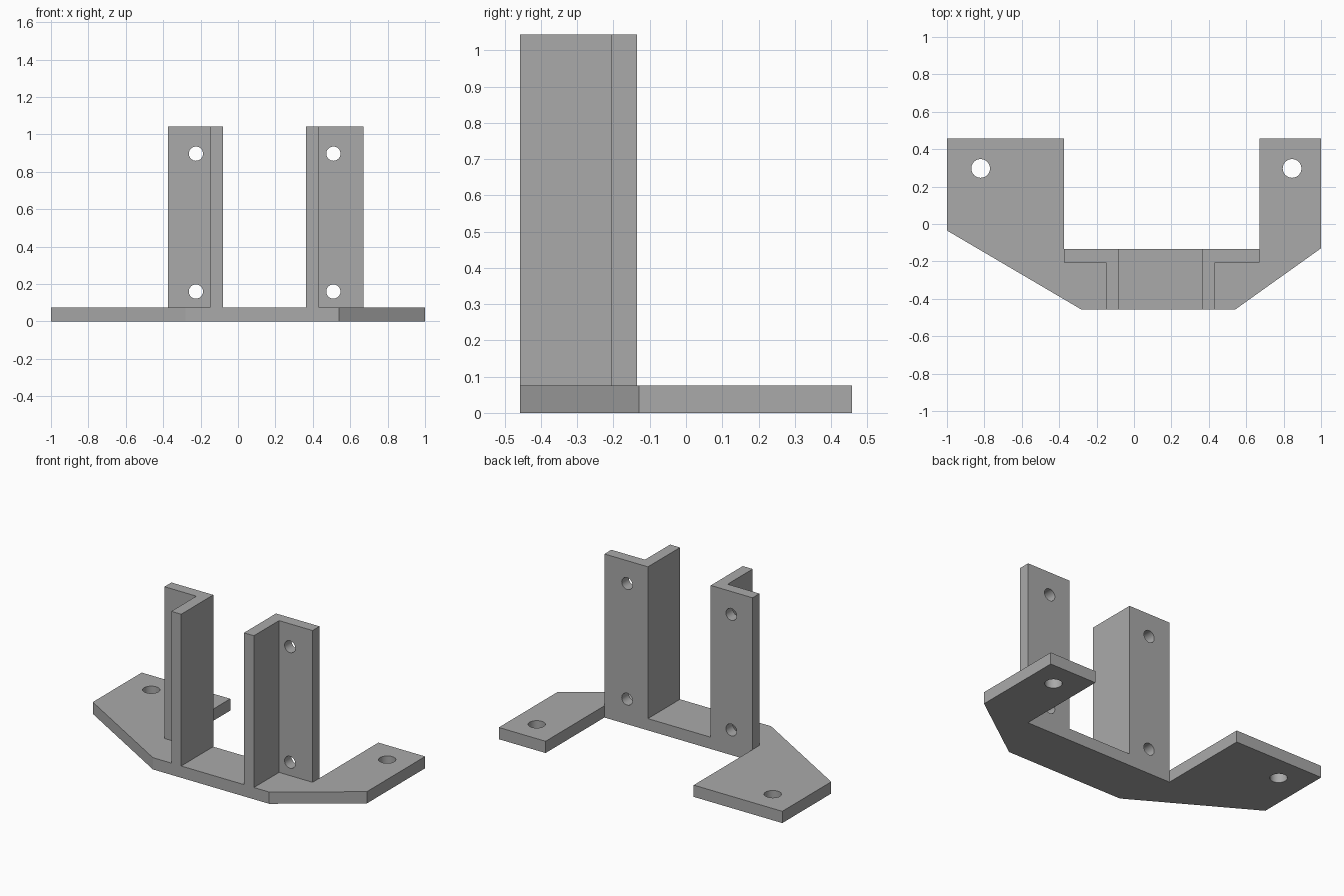
import bpy, bmesh, math

cube = bpy.data.objects.get("Cube")
if cube:
    bpy.data.objects.remove(cube, do_unlink=True)

GREY = (0.4, 0.4, 0.4, 1)
metal = bpy.data.materials.new("plain grey")
metal.use_nodes = True
metal.diffuse_color = GREY
metal.node_tree.nodes["Principled BSDF"].inputs["Base Color"].default_value = GREY


def extrude_outline(name, outline, z0, z1):
    """Solid prism from a plan outline."""
    bm = bmesh.new()
    face = bm.faces.new([bm.verts.new((x, y, z0)) for x, y in outline])
    ext = bmesh.ops.extrude_face_region(bm, geom=[face])
    top = [v for v in ext["geom"] if isinstance(v, bmesh.types.BMVert)]
    bmesh.ops.translate(bm, verts=top, vec=(0, 0, z1 - z0))
    bmesh.ops.recalc_face_normals(bm, faces=bm.faces)
    mesh = bpy.data.meshes.new(name)
    bm.to_mesh(mesh)
    bm.free()
    mesh.materials.append(metal)
    obj = bpy.data.objects.new(name, mesh)
    bpy.context.collection.objects.link(obj)
    return obj


def activate(obj):
    bpy.ops.object.select_all(action='DESELECT')
    obj.select_set(True)
    bpy.context.view_layer.objects.active = obj


def drill(obj, centre, radius, tilt=0):
    """Cut a round through hole; tilt turns it from vertical to front-back."""
    bpy.ops.mesh.primitive_cylinder_add(vertices=32, radius=radius, depth=0.2,
                                        location=centre, rotation=(tilt, 0, 0))
    cutter = bpy.context.object
    cutter.hide_render = True
    cutter.data.materials.append(metal)
    activate(obj)
    mod = obj.modifiers.new("hole", 'BOOLEAN')
    mod.operation = 'DIFFERENCE'
    mod.solver = 'EXACT'
    mod.object = cutter
    bpy.ops.object.modifier_apply(modifier=mod.name)
    bpy.data.objects.remove(cutter, do_unlink=True)


FRONT, BACK = -0.458, 0.458
REAR = -0.135        # rear edge of the uprights and the bridge
THICK = 0.07
PLATE, TOP = 0.075, 1.043
OUT_R, OUT_L = -0.375, 0.67

# Base plate with two rear feet
base = extrude_outline("base_plate", [
    (-1, BACK), (-1, -0.035), (-0.28, FRONT), (0.54, FRONT), (1, -0.13),
    (1, BACK), (OUT_L, BACK), (OUT_L, REAR), (OUT_R, REAR), (OUT_R, BACK)], 0, PLATE)
for x in (-0.82, 0.845):
    drill(base, (x, 0.297, PLATE / 2), 0.05)
parts = [base]

# Angle uprights: a web facing inward and a drilled flange at the rear
for name, outer, inner, hole_x in (("right_upright", OUT_R, -0.08, -0.225),
                                   ("left_upright", OUT_L, 0.363, 0.51)):
    web = inner + math.copysign(THICK, outer - inner)
    upright = extrude_outline(name, [
        (outer, REAR), (inner, REAR), (inner, FRONT), (web, FRONT),
        (web, REAR - THICK), (outer, REAR - THICK)], PLATE, TOP)
    for z in (0.16, 0.897):
        drill(upright, (hole_x, REAR - THICK / 2, z), 0.038, math.pi / 2)
    parts.append(upright)

# Smooth hole walls, sharp plate edges
for part in parts:
    activate(part)
    bpy.ops.object.shade_smooth_by_angle(angle=math.radians(30))
